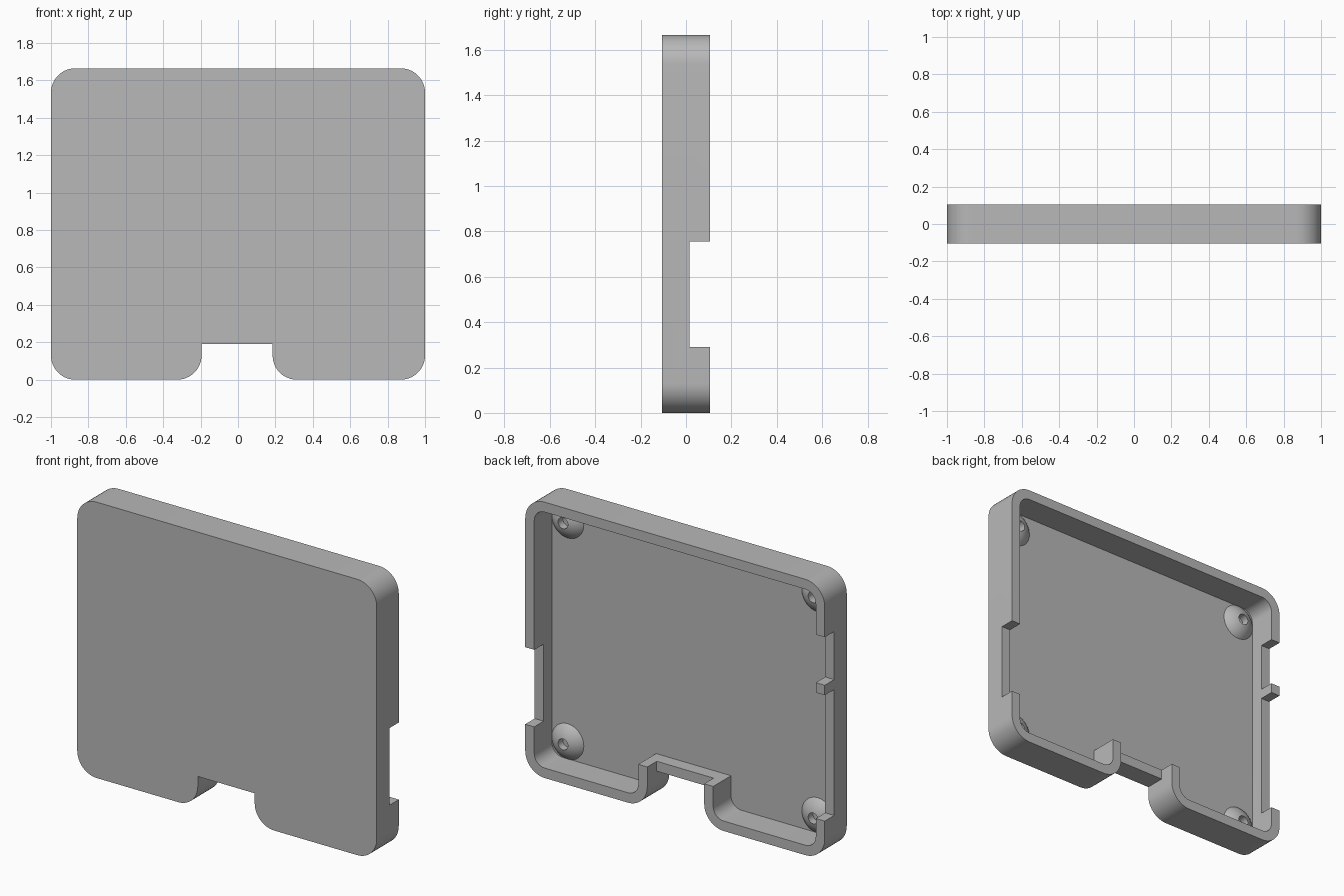
import bpy, bmesh, math
from mathutils import Vector, Matrix

cube = bpy.data.objects.get("Cube")
if cube:
    bpy.data.objects.remove(cube, do_unlink=True)

HEIGHT, BACK, FRONT = 1.665, 0.105, -0.105
WALL, FLOOR, CUT = 0.06, -0.065, 0.015
RADIUS = 0.13
NOTCH_L, NOTCH_R, NOTCH_TOP = 0.185, -0.195, 0.19

grey = bpy.data.materials.new("plain grey")
grey.use_nodes = True
grey.diffuse_color = (0.48, 0.48, 0.48, 1)
grey.node_tree.nodes["Principled BSDF"].inputs["Base Color"].default_value = grey.diffuse_color


def make_object(name, bm):
    bmesh.ops.recalc_face_normals(bm, faces=bm.faces)
    mesh = bpy.data.meshes.new(name)
    bm.to_mesh(mesh)
    bm.free()
    mesh.materials.append(grey)
    obj = bpy.data.objects.new(name, mesh)
    bpy.context.collection.objects.link(obj)
    return obj


def outline(inset):
    """Rounded plate outline with a bottom notch, moved inward by inset."""
    d, r = inset, RADIUS - inset
    corners = [(1 - d, d, r), (1 - d, HEIGHT - d, r),
               (d - 1, HEIGHT - d, r), (d - 1, d, r),
               (NOTCH_R - d, d, r), (NOTCH_R - d, NOTCH_TOP + d, 0),
               (NOTCH_L + d, NOTCH_TOP + d, 0), (NOTCH_L + d, d, r)]
    points = []
    for i, (x, z, rad) in enumerate(corners):
        p = Vector((x, z))
        if rad == 0:
            points.append(p)
            continue
        u = (Vector(corners[i - 1][:2]) - p).normalized()
        v = (Vector(corners[(i + 1) % len(corners)][:2]) - p).normalized()
        centre = p + rad * (u + v)
        for k in range(13):
            t = math.pi / 2 * k / 12
            points.append(centre - rad * (v * math.cos(t) + u * math.sin(t)))
    return points


def prism(name, points, y0, y1):
    bm = bmesh.new()
    face = bm.faces.new([bm.verts.new((p.x, y0, p.y)) for p in points])
    new = bmesh.ops.extrude_face_region(bm, geom=[face])["geom"]
    moved = [g for g in new if isinstance(g, bmesh.types.BMVert)]
    bmesh.ops.translate(bm, verts=moved, vec=(0, y1 - y0, 0))
    return make_object(name, bm)


def box(name, x0, x1, z0, z1):
    corners = [Vector(c) for c in ((x0, z0), (x1, z0), (x1, z1), (x0, z1))]
    return prism(name, corners, CUT, BACK + 0.1)


def subtract(target, cutter):
    cutter.hide_render = True
    mod = target.modifiers.new("cut", "BOOLEAN")
    mod.operation, mod.solver, mod.object = "DIFFERENCE", "EXACT", cutter
    bpy.context.view_layer.objects.active = target
    bpy.ops.object.modifier_apply(modifier=mod.name)
    bpy.data.objects.remove(cutter, do_unlink=True)


def smooth(obj):
    bpy.ops.object.select_all(action="DESELECT")
    obj.select_set(True)
    bpy.context.view_layer.objects.active = obj
    bpy.ops.object.shade_smooth_by_angle(angle=math.radians(30))


# Tray: front panel with a rim around it, open at the back
tray = prism("tray", outline(0), FRONT, BACK)
subtract(tray, prism("cavity_cutter", outline(WALL), FLOOR, BACK + 0.1))

# Openings in the rim: one on the left, two on the right, one over the notch
subtract(tray, box("left_port_cutter", 0.9, 1.1, 0.29, 0.755))
subtract(tray, box("lower_right_port_cutter", -1.1, -0.9, 0.24, 1.0))
subtract(tray, box("upper_right_port_cutter", -1.1, -0.9, 1.06, 1.35))
subtract(tray, box("notch_port_cutter", NOTCH_R, NOTCH_L, 0.1, 0.4))
smooth(tray)


def boss(name, x, z):
    """Domed screw boss with a hole, turned about the y axis."""
    ball, base, hole = 0.14, 0.107, 0.033
    a0, a1 = math.asin(base / ball), math.asin(hole / ball)
    profile = []
    for k in range(9):
        a = a0 + (a1 - a0) * k / 8
        profile.append((ball * math.sin(a), ball * (math.cos(a) - math.cos(a0))))
    profile.append((hole, 0))
    bm = bmesh.new()
    verts = [bm.verts.new((r, h, 0)) for r, h in profile]
    edges = [bm.edges.new(pair) for pair in zip(verts, verts[1:] + verts[:1])]
    bmesh.ops.spin(bm, geom=verts + edges, cent=(0, 0, 0), axis=(0, 1, 0),
                   angle=math.tau, steps=40, use_merge=True)
    bmesh.ops.remove_doubles(bm, verts=bm.verts, dist=0.0001)
    bmesh.ops.transform(bm, matrix=Matrix.Translation((x, FLOOR, z)), verts=bm.verts)
    smooth(make_object(name, bm))


# Screw bosses in the four corners
for side, x in (("left", 0.835), ("right", -0.835)):
    for level, z in (("lower", 0.165), ("upper", HEIGHT - 0.165)):
        boss(f"{level}_{side}_screw_boss", x, z)
